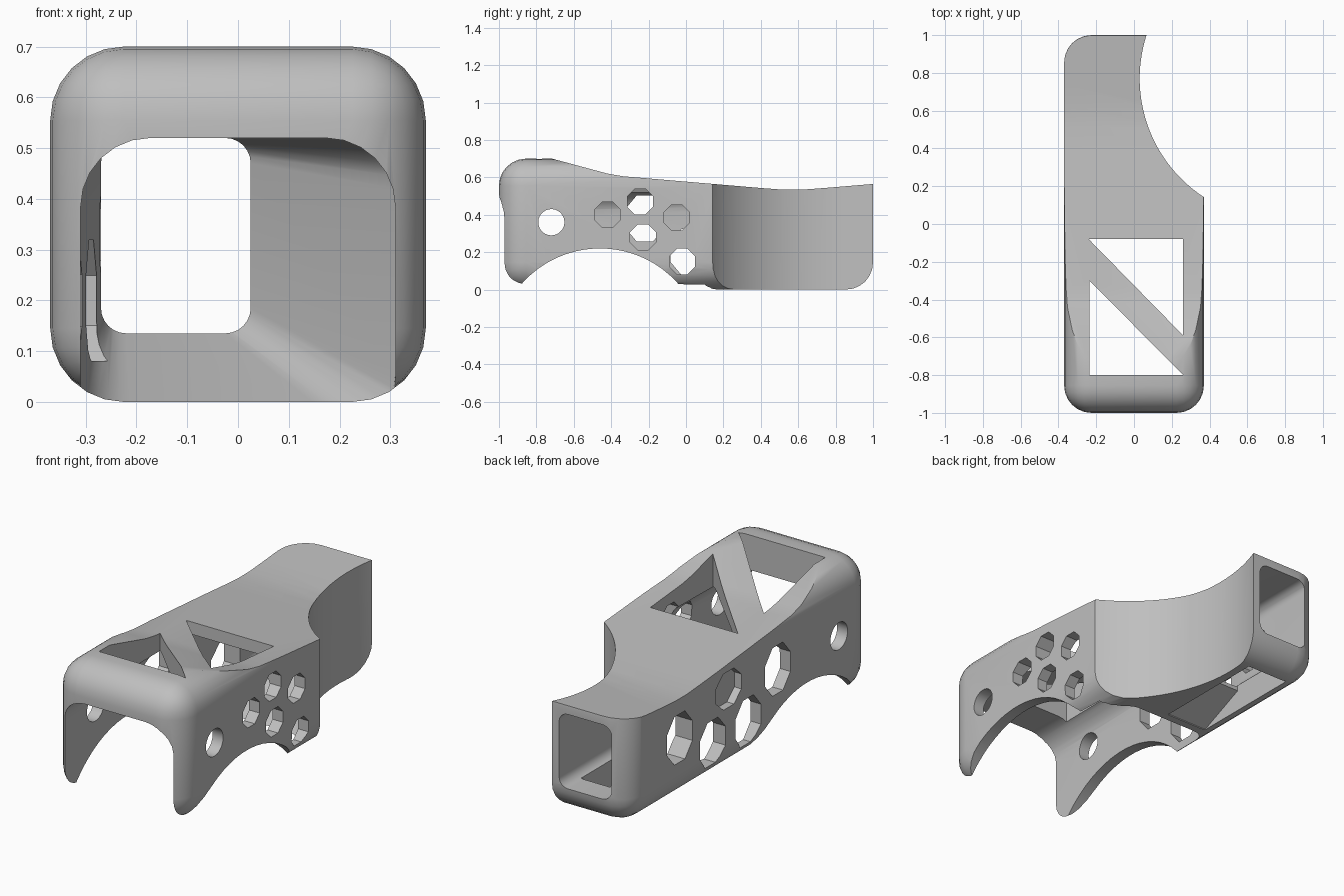
import bpy, bmesh, math
from mathutils import Matrix, Vector

cube = bpy.data.objects.get("Cube")
if cube:
    bpy.data.objects.remove(cube, do_unlink=True)

grey = bpy.data.materials.new("plain grey")
grey.use_nodes = True
grey.diffuse_color = (0.52, 0.52, 0.52, 1)
grey.node_tree.nodes["Principled BSDF"].inputs["Base Color"].default_value = (0.52, 0.52, 0.52, 1)


def finish(name, bm):
    bmesh.ops.recalc_face_normals(bm, faces=bm.faces)
    mesh = bpy.data.meshes.new(name)
    bm.to_mesh(mesh)
    bm.free()
    mesh.materials.append(grey)
    obj = bpy.data.objects.new(name, mesh)
    bpy.context.collection.objects.link(obj)
    return obj


def rounded_box(name, low, high, radius):
    """Box between two corners with all edges rounded."""
    low, high = Vector(low), Vector(high)
    bm = bmesh.new()
    bmesh.ops.create_cube(bm, size=1)
    for v in bm.verts:
        v.co = Vector(a if c < 0 else b for a, b, c in zip(low, high, v.co))
    bmesh.ops.bevel(bm, geom=bm.edges[:], offset=radius, segments=6,
                    profile=0.5, affect='EDGES')
    return finish(name, bm)


def loft(name, sections, steps=6):
    """Join rounded rectangles (y, x0, x1, z0, z1, radius) along y."""
    bm = bmesh.new()
    rings = []
    for y, x0, x1, z0, z1, r in sections:
        corners = [(x1 - r, z1 - r), (x0 + r, z1 - r), (x0 + r, z0 + r), (x1 - r, z0 + r)]
        ring = []
        for i, (cx, cz) in enumerate(corners):
            for s in range(steps + 1):
                a = math.pi / 2 * (i + s / steps)
                ring.append(bm.verts.new((cx + r * math.cos(a), y, cz + r * math.sin(a))))
        rings.append(ring)
    for a, b in zip(rings, rings[1:]):
        for i in range(len(a)):
            j = (i + 1) % len(a)
            bm.faces.new((a[i], a[j], b[j], b[i]))
    bm.faces.new(rings[0])
    bm.faces.new(rings[-1])
    return finish(name, bm)


def prism(name, points, place, depth):
    """Extrude a flat outline; place turns (u, v) into a 3D point."""
    bm = bmesh.new()
    face = bm.faces.new([bm.verts.new(place(u, v)) for u, v in points])
    new = bmesh.ops.extrude_face_region(bm, geom=[face])["geom"]
    bmesh.ops.translate(bm, vec=depth, verts=[g for g in new if isinstance(g, bmesh.types.BMVert)])
    return finish(name, bm)


def rod(name, centre, radius, length, axis, sides, stretch=1):
    """Cylinder along z, or along x when turned about Y; stretch is its height factor."""
    bm = bmesh.new()
    spin = Matrix.Rotation(math.pi / sides, 4, 'Z')
    turn = Matrix.Rotation(math.pi / 2, 4, axis) if axis else Matrix()
    size = Matrix.Diagonal((1, 1, stretch, 1))
    bmesh.ops.create_cone(bm, cap_ends=True, segments=sides, radius1=radius, radius2=radius,
                          depth=length, matrix=Matrix.Translation(centre) @ size @ turn @ spin)
    return finish(name, bm)


def cut(target, cutter):
    mod = target.modifiers.new("cut", 'BOOLEAN')
    mod.operation = 'DIFFERENCE'
    mod.solver = 'EXACT'
    mod.object = cutter
    bpy.ops.object.select_all(action='DESELECT')
    bpy.context.view_layer.objects.active = target
    target.select_set(True)
    bpy.ops.object.modifier_apply(modifier=mod.name)
    bpy.data.objects.remove(cutter, do_unlink=True)


# Rounded outer body
shell = rounded_box("frame_shell", (-0.37, -1, 0), (0.37, 1, 0.7), 0.145)

# Sloping roof line
roof = [(-0.72, 0.701), (-0.42, 0.62), (-0.34, 0.606), (0.4, 0.543), (0.52, 0.534),
        (0.62, 0.534), (0.74, 0.543), (1.1, 0.573), (1.1, 1), (-0.72, 1)]
cut(shell, prism("roof_cutter", roof, lambda y, z: (-0.6, y, z), (1.2, 0, 0)))

# Large concave scoop on one side of the tail
cut(shell, rod("scoop_cutter", (0.78, 0.77, 0.3), 0.75, 2, None, 96))

# Hollow inside: open below at the front, narrowing to a tunnel through the tail
cut(shell, loft("cavity_cutter", [
    (-1.4, -0.31, 0.31, -0.3, 0.52, 0.15),
    (0.1, -0.31, 0.31, -0.05, 0.52, 0.1),
    (0.5, -0.27, 0.025, 0.135, 0.52, 0.05),
    (1.2, -0.27, 0.025, 0.135, 0.52, 0.05)]))

# Floor window under the tunnel, with a recess sloping up below the ramp
window = [(0.25, -0.1), (0.87, -0.1), (0.87, 0.2), (0.5, 0.2), (0.5, 0.115), (0.25, 0.005)]
cut(shell, prism("floor_cutter", window, lambda y, z: (-0.25, y, z), (0.24, 0, 0)))

# Arch between the legs
cut(shell, rod("arch_cutter", (0, -0.46, -0.337), 0.557, 2, 'Y', 64))

# Two triangular roof windows with a diagonal brace between
for tri in ([(-0.24, -0.08), (0.26, -0.08), (0.26, -0.59)],
            [(-0.235, -0.3), (-0.235, -0.8), (0.26, -0.8)]):
    cut(shell, prism("window_cutter", tri, lambda x, y: (x, y, 0.4), (0, 0, 1)))

# Round pin hole through both legs
cut(shell, rod("pin_cutter", (0, -0.72, 0.36), 0.07, 2, 'Y', 32))

# Small octagonal holes in the left wall
for y, z in [(-0.42, 0.4), (-0.245, 0.47), (-0.23, 0.28), (-0.05, 0.385), (-0.02, 0.15)]:
    cut(shell, rod("hole_cutter", (0.4, y, z), 0.074, 0.3, 'Y', 8))

# Larger, taller octagonal holes in the right wall, one of them blind
for y, z, stretch, length in [(0.58, 0.33, 1.2, 0.3), (0.31, 0.2, 1.15, 0.3),
                              (0.18, 0.43, 0.9, 0.14), (0.02, 0.2, 1.2, 0.3),
                              (-0.22, 0.38, 1.2, 0.3)]:
    cut(shell, rod("hole_cutter", (-0.4, y, z), 0.112, length, 'Y', 8, stretch))

bpy.ops.object.select_all(action='DESELECT')
shell.select_set(True)
bpy.context.view_layer.objects.active = shell
bpy.ops.object.shade_smooth_by_angle(angle=math.radians(30))
